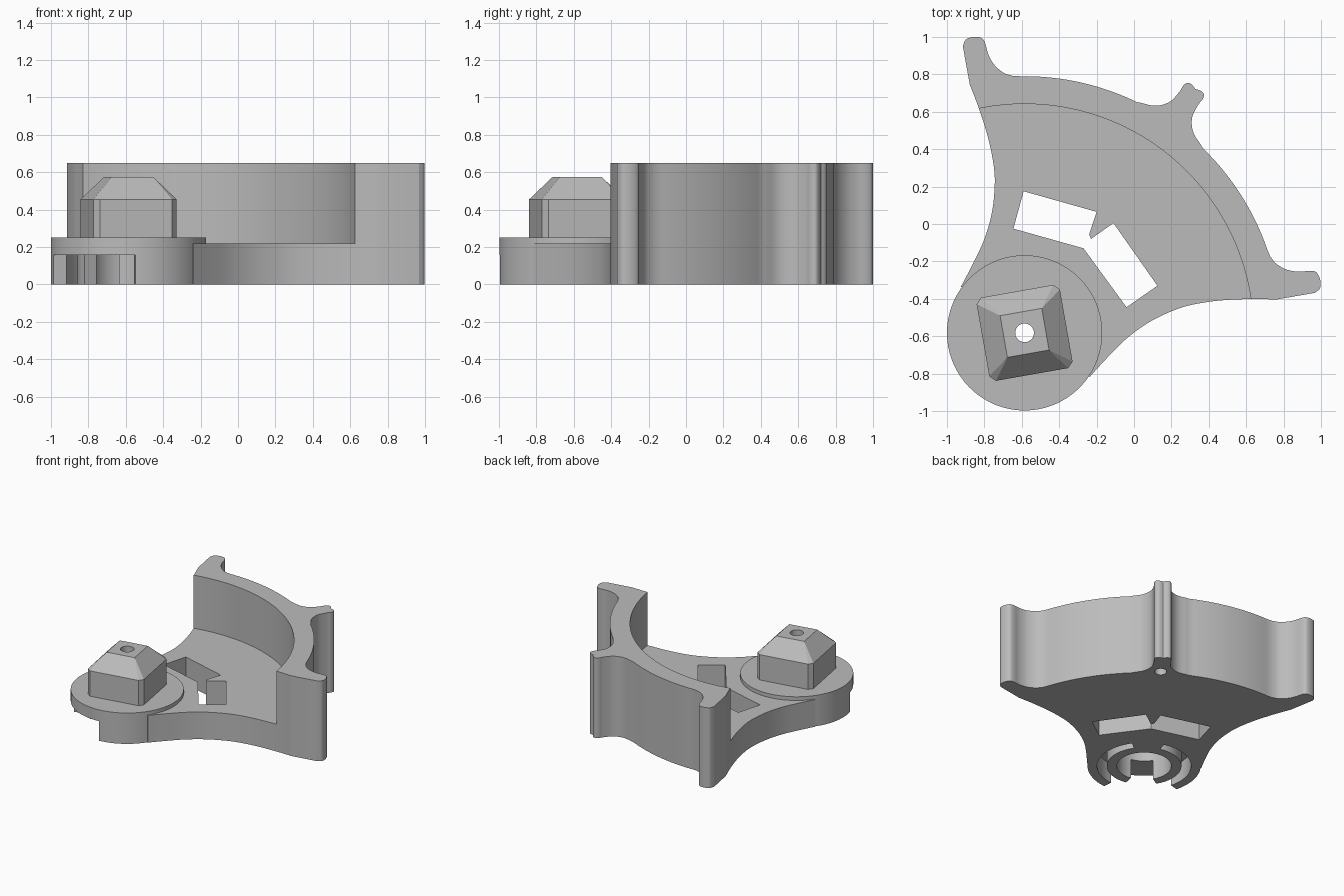
import bpy, bmesh
from math import sin, cos, radians
from mathutils import Vector, Matrix

if "Cube" in bpy.data.objects:
    bpy.data.objects.remove(bpy.data.objects["Cube"], do_unlink=True)

PIVOT = Vector((-0.585, -0.582))
AXIS = 55          # direction of the symmetry axis, degrees

grey = bpy.data.materials.new("plain_grey")
grey.use_nodes = True
grey.diffuse_color = (0.5, 0.5, 0.5, 1)
grey.node_tree.nodes["Principled BSDF"].inputs["Base Color"].default_value = (0.5, 0.5, 0.5, 1)


def polar(r, a):
    """Point at radius r and angle a from the symmetry axis."""
    t = radians(AXIS + a)
    return PIVOT + Vector((cos(t), sin(t))) * r


def arc(r, a0, a1, steps=32):
    return [polar(r, a0 + (a1 - a0) * i / steps) for i in range(steps + 1)]


def smooth_path(points, steps=5):
    """Catmull-Rom curve through the points."""
    p = [Vector(q) for q in points]
    p = [p[0] * 2 - p[1]] + p + [p[-1] * 2 - p[-2]]
    out = []
    for a, b, c, d in zip(p, p[1:], p[2:], p[3:]):
        for i in range(steps):
            t = i / steps
            out.append(0.5 * (2 * b + (c - a) * t + (2 * a - 5 * b + 4 * c - d) * t ** 2
                              + (3 * b - a - 3 * c + d) * t ** 3))
    return out + [p[-2]]


def mirrored(points):
    axis = polar(1, 0) - PIVOT
    return [PIVOT + 2 * axis * (q - PIVOT).dot(axis) - (q - PIVOT) for q in points]


def make(name, bm):
    bmesh.ops.recalc_face_normals(bm, faces=bm.faces)
    mesh = bpy.data.meshes.new(name)
    bm.to_mesh(mesh)
    bm.free()
    mesh.materials.append(grey)
    ob = bpy.data.objects.new(name, mesh)
    bpy.context.collection.objects.link(ob)
    return ob


def prism(name, outline, z0, z1):
    bm = bmesh.new()
    face = bm.faces.new([bm.verts.new((q[0], q[1], z0)) for q in outline])
    top = bmesh.ops.extrude_face_region(bm, geom=[face])["geom"]
    bmesh.ops.translate(bm, vec=(0, 0, z1 - z0),
                        verts=[v for v in top if isinstance(v, bmesh.types.BMVert)])
    return make(name, bm)


def cylinder(name, r, z0, z1, offset=0, sides=64):
    centre = polar(offset, 0) - PIVOT
    return prism(name, [q + centre for q in arc(r, 0, 360, sides)[:-1]], z0, z1)


def combine(body, tool, operation):
    mod = body.modifiers.new(operation, "BOOLEAN")
    mod.operation, mod.object, mod.solver = operation, tool, "EXACT"
    bpy.context.view_layer.objects.active = body
    bpy.ops.object.modifier_apply(modifier=mod.name)
    bpy.data.objects.remove(tool, do_unlink=True)


# Half outline: middle lug, outer arc, end lug, concave flank down to the pivot
half = smooth_path([(0.327, 0.722), (0.31, 0.745), (0.285, 0.755), (0.262, 0.738),
                    (0.245, 0.71), (0.2, 0.66), (0.15, 0.637), (0.1, 0.633), (0.037, 0.648)])
half += arc(1.372, 9, 36, 20)
half += smooth_path([(-0.65, 0.792), (-0.7, 0.81), (-0.75, 0.855), (-0.78, 0.91),
                     (-0.795, 0.965), (-0.815, 0.995), (-0.86, 1.0), (-0.9, 0.985),
                     (-0.915, 0.95)])
half += smooth_path([(-0.878, 0.745), (-0.83, 0.62), (-0.78, 0.46), (-0.75, 0.31),
                     (-0.745, 0.2), (-0.76, 0.06), (-0.8, -0.08), (-0.86, -0.21),
                     (-0.925, -0.335)])
body = prism("bracket_body", half + mirrored(half)[:0:-1], 0, 0.65)

# Hollow above the plate leaves the curved wall
combine(body, cylinder("wall_cutter", 1.224, 0.22, 0.8, sides=160), "DIFFERENCE")

# Pivot disc
combine(body, cylinder("pivot_disc", 0.415, 0, 0.25, sides=96), "UNION")

# Chamfered square post with a tapered top
bm = bmesh.new()
h, c, t = 0.226, 0.03, 0.113
for sx in (-1, 1):
    for sy in (-1, 1):
        for z in (0.24, 0.455):
            bm.verts.new((sx * h, sy * (h - c), z))
            bm.verts.new((sx * (h - c), sy * h, z))
        bm.verts.new((sx * t, sy * t, 0.575))
bmesh.ops.convex_hull(bm, input=bm.verts)
bmesh.ops.dissolve_limit(bm, angle_limit=0.02, verts=bm.verts, edges=bm.edges)
bm.transform(Matrix.Translation((*PIVOT, 0)) @ Matrix.Rotation(radians(10), 4, "Z"))
combine(body, make("post", bm), "UNION")

# Bent window through the plate
window = [(-0.59, 0.175), (-0.2, 0.065), (-0.24, -0.055), (-0.23, -0.08), (-0.11, 0.005),
          (0.125, -0.33), (-0.04, -0.445), (-0.27, -0.13), (-0.645, -0.025)]
combine(body, prism("window_cutter", window, -0.1, 0.4), "DIFFERENCE")

# Underside channel, open at the front, with a slot into the inner ring
channel = (arc(0.345, 20, 140) + arc(0.5, 140, 220) + arc(0.345, 220, 340)
           + arc(0.274, 340, 204) + arc(0.185, 204, 156) + arc(0.274, 156, 20))
combine(body, prism("channel_cutter", channel, -0.1, 0.158), "DIFFERENCE")

# Pivot bore, through hole and blind hole below the middle lug
combine(body, cylinder("bore_cutter", 0.2, -0.1, 0.3), "DIFFERENCE")
combine(body, cylinder("pin_hole_cutter", 0.05, 0.2, 0.7, sides=32), "DIFFERENCE")
combine(body, cylinder("lug_hole_cutter", 0.045, -0.1, 0.3, 1.39, 32), "DIFFERENCE")

# Smooth curved walls, sharp corners
bpy.ops.object.select_all(action="DESELECT")
body.select_set(True)
bpy.context.view_layer.objects.active = body
bpy.ops.object.shade_smooth_by_angle(angle=radians(25))
